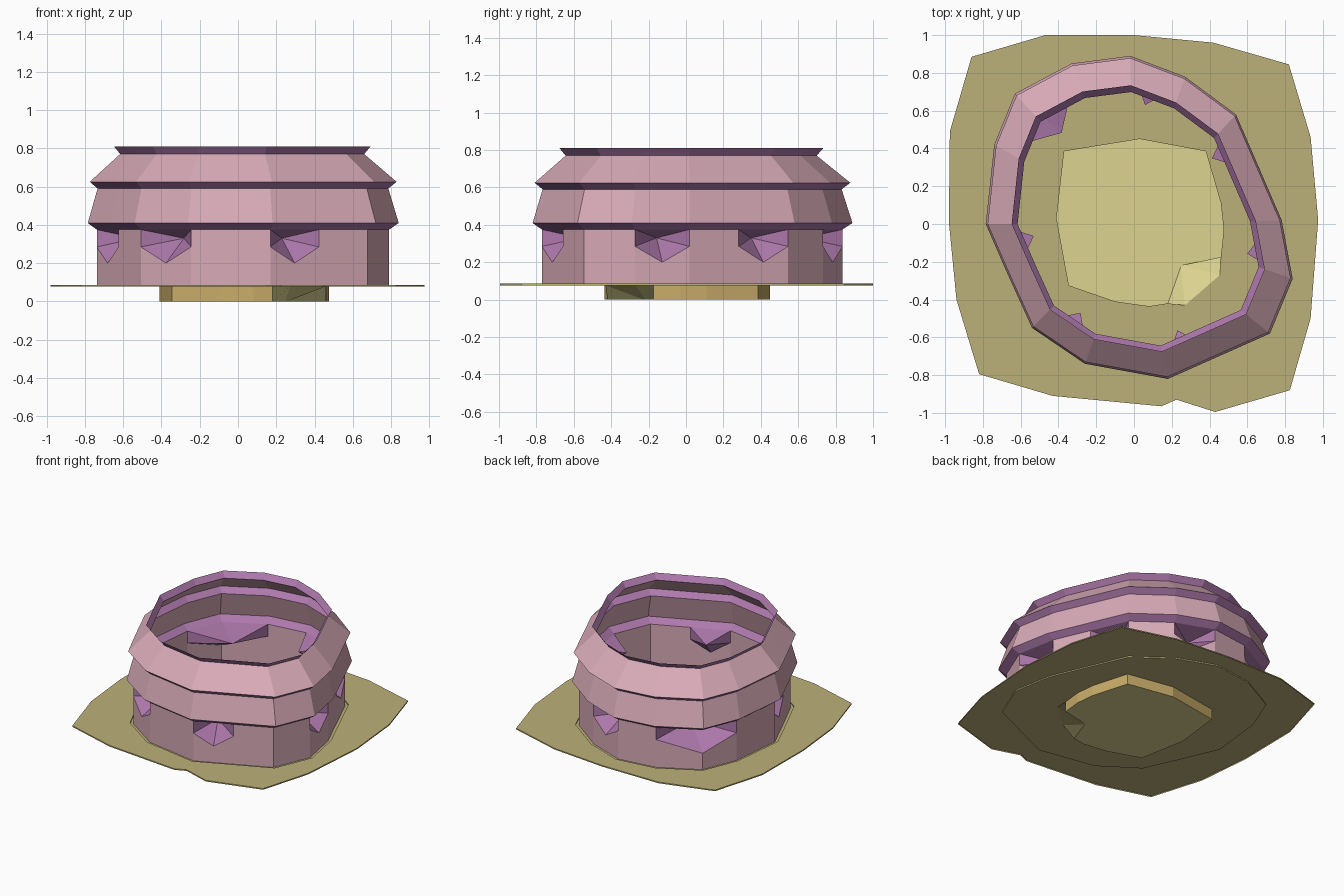
import bpy, bmesh
from mathutils import Vector

if "Cube" in bpy.data.objects:
    bpy.data.objects.remove(bpy.data.objects["Cube"])


def material(name, rgb):
    m = bpy.data.materials.new(name)
    m.diffuse_color = (*rgb, 1)
    m.use_nodes = True
    m.node_tree.nodes["Principled BSDF"].inputs["Base Color"].default_value = m.diffuse_color
    return m


PINK = material("pink", (0.68, 0.40, 0.47))
PURPLE = material("purple", (0.42, 0.19, 0.41))
OLIVE = material("olive", (0.50, 0.44, 0.19))
GOLD = material("gold", (0.58, 0.41, 0.14))
PALE = material("pale", (0.72, 0.66, 0.28))


def finish(name, bm, mats):
    bmesh.ops.remove_doubles(bm, verts=bm.verts, dist=0.0005)
    me = bpy.data.meshes.new(name)
    bm.to_mesh(me)
    bm.free()
    for m in mats:
        me.materials.append(m)
    ob = bpy.data.objects.new(name, me)
    bpy.context.collection.objects.link(ob)
    return ob


def face(bm, pts, mat=0):
    f = bm.faces.new([bm.verts.new(p) for p in pts])
    f.material_index = mat
    return f


def at(pts, z, s=1.0):
    return [Vector((x * s, y * s, z)) for x, y in pts]


def loft(bm, low, high, mat=0):
    n = len(low)
    for i in range(n):
        j = (i + 1) % n
        face(bm, (low[i], low[j], high[j], high[i]), mat)


def sheet_with_hole(bm, outer, inner, mat=0):
    edges = []
    for ring in (outer, inner):
        vs = [bm.verts.new(p) for p in ring]
        edges += [bm.edges.new((vs[i - 1], vs[i])) for i in range(len(vs))]
    res = bmesh.ops.triangle_fill(bm, edges=edges, use_beauty=True, normal=(0, 0, 1))
    for g in res["geom"]:
        if isinstance(g, bmesh.types.BMFace):
            g.material_index = mat
            g.normal_update()
            if g.normal.z < 0:
                g.normal_flip()


# Irregular 16-sided outline of the ring, anticlockwise
RING = [(.84, -.29), (.782, .02), (.661, .30), (.54, .58), (.27, .78), (-.02, .89),
        (-.33, .85), (-.63, .69), (-.74, .42), (-.785, 0), (-.665, -.275), (-.54, -.55),
        (-.26, -.74), (.18, -.82), (.45, -.70), (.72, -.58)]
N = len(RING)

# Flaring bands above the wall: (z, scale), alternating purple lip and pink band
bands = [(.375, .94), (.41, 1), (.59, .935), (.625, .987), (.77, .785), (.81, .825)]
bm = bmesh.new()
for k in range(len(bands) - 1):
    loft(bm, at(RING, *bands[k]), at(RING, *bands[k + 1]), (k + 1) % 2)
finish("flared_bands", bm, [PINK, PURPLE])

# Lower wall with pointed windows pushed inwards
Z0, TOP, SHOULDER, TIP = .077, .375, .285, .2
base = at(RING, 0, .94)
wall, dents = bmesh.new(), bmesh.new()


def up(p, z):
    return Vector((p.x, p.y, z))


def window(a, m, b):
    for p, q in ((a, m), (m, b)):
        zp, zq = (SHOULDER, TIP) if q is m else (TIP, SHOULDER)
        face(wall, (up(p, Z0), up(q, Z0), up(q, zq), up(p, zp)))
    d = b - a
    inward = Vector((-d.y, d.x, 0)).normalized()
    apex = up((a + b) / 2 + inward * .165, .33)
    rim = [up(a, TOP), up(a, SHOULDER), up(m, TIP), up(b, SHOULDER), up(b, TOP), up(m, TOP)]
    for i in range(6):
        face(dents, (rim[i], rim[(i + 1) % 6], apex))


starts = (0, 2, 4, 9, 11, 13)
i = 0
while i < N:
    a, b = base[i], base[(i + 1) % N]
    if i == 6:          # wide window folded round a corner
        window(a, b, base[8])
        i += 1
    elif i in starts:
        window(a, (a + b) / 2, b)
    else:
        face(wall, (up(a, Z0), up(b, Z0), up(b, TOP), up(a, TOP)))
    i += 1
finish("lower_wall", wall, [PINK])
finish("recessed_windows", dents, [PURPLE])

# Base plate with a thin skirt and a shallow step under the ring
PLATE = [(.975, .02), (.935, .46), (.82, .845), (.42, .96), (0, 1), (-.47, 1), (-.86, .885),
         (-.975, .49), (-.98, .01), (-.94, -.4), (-.82, -.795), (-.43, -.91), (.145, -.965),
         (.225, -.93), (.43, -.995), (.825, -.88), (.935, -.5)]
BASIN = [(.475, -.03), (.46, .11), (.38, .385), (.03, .45), (-.37, .385), (-.41, .03),
         (-.345, -.325), (-.1, -.41), (.08, -.435), (.18, -.42), (.27, -.43), (.455, -.27),
         (.46, -.175)]
ZT, ZL = .086, .077
bm = bmesh.new()
loft(bm, at(PLATE, ZL), at(PLATE, ZT))
sheet_with_hole(bm, at(PLATE, ZT), at(RING, ZT, .97))
loft(bm, at(RING, ZL, .97), at(RING, ZT, .97))
sheet_with_hole(bm, at(RING, ZL, .97), at(BASIN, ZL))
finish("base_plate", bm, [OLIVE])

# Sunken basin, one corner sloping up to the plate
bottom = list(BASIN)
bottom[10], bottom[11] = (.248, -.225), (.255, -.218)
bm = bmesh.new()
low, high = at(bottom, 0), at(BASIN, ZL)
for i in range(len(low)):
    j = (i + 1) % len(low)
    face(bm, (low[i], low[j], high[j], high[i]), 1 if i in (9, 10, 11) else 0)
face(bm, low[::-1], 1)
finish("basin", bm, [GOLD, PALE])
